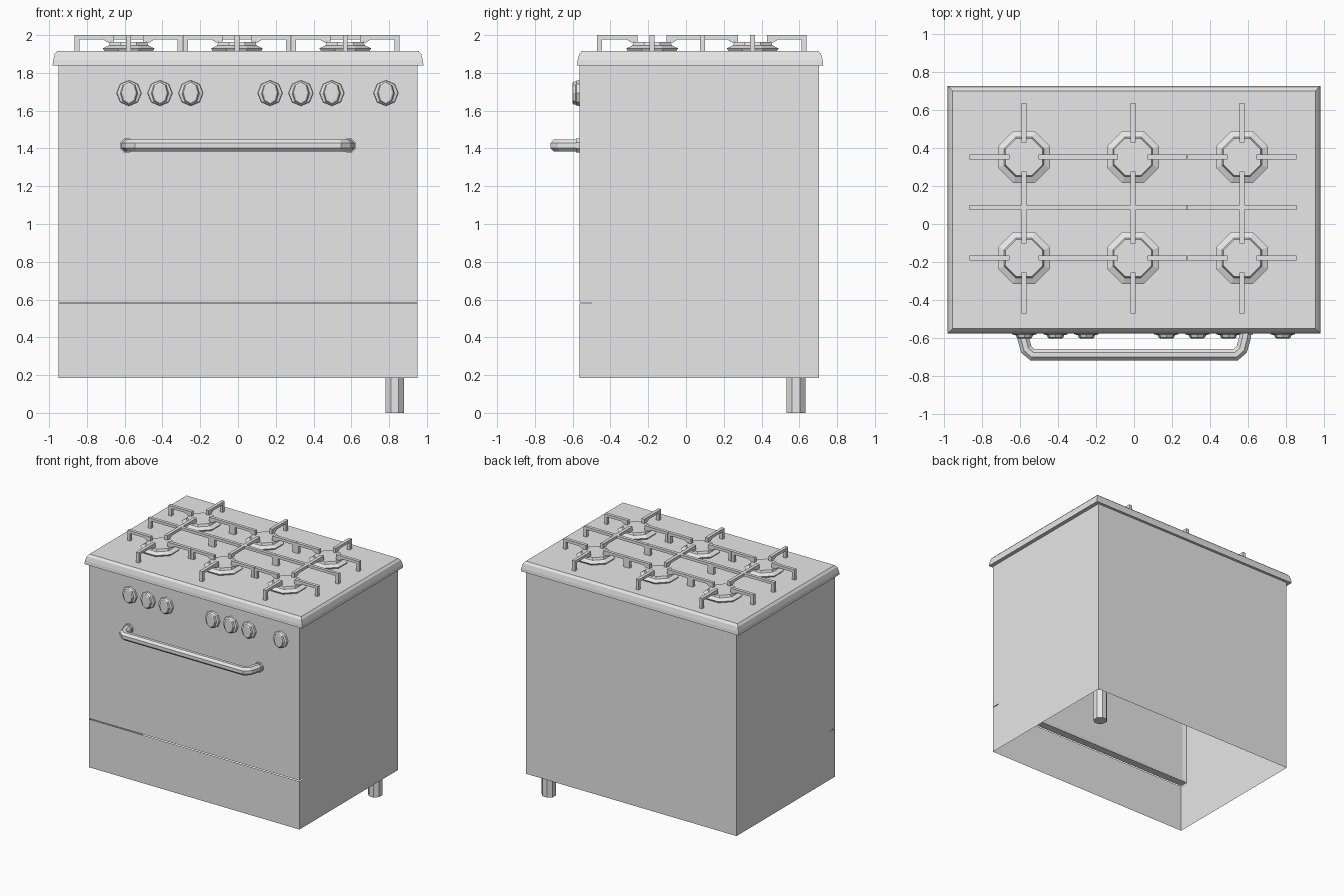
import bpy, bmesh, math
from mathutils import Vector, Matrix

cube = bpy.data.objects.get("Cube")
if cube:
    bpy.data.objects.remove(cube, do_unlink=True)

grey = bpy.data.materials.new("light grey")
grey.use_nodes = True
grey.diffuse_color = (0.8, 0.8, 0.8, 1)
grey.node_tree.nodes["Principled BSDF"].inputs["Base Color"].default_value = (0.8, 0.8, 0.8, 1)


def finish(name, bm, normals=True):
    if normals:
        bmesh.ops.recalc_face_normals(bm, faces=bm.faces[:])
    mesh = bpy.data.meshes.new(name)
    bm.to_mesh(mesh)
    bm.free()
    mesh.materials.append(grey)
    obj = bpy.data.objects.new(name, mesh)
    bpy.context.scene.collection.objects.link(obj)
    return obj


def add_box(bm, x0, x1, y0, y1, z0, z1):
    size = Matrix.Diagonal((x1 - x0, y1 - y0, z1 - z0, 1))
    place = Matrix.Translation(((x0 + x1) / 2, (y0 + y1) / 2, (z0 + z1) / 2))
    return bmesh.ops.create_cube(bm, size=1, matrix=place @ size)["verts"]


def add_loft(bm, rings, close_start=True):
    """Join rings of points with quads and cap the ends."""
    loops = [[bm.verts.new(p) for p in ring] for ring in rings]
    n = len(loops[0])
    for a, b in zip(loops, loops[1:]):
        for i in range(n):
            bm.faces.new((a[i], a[(i + 1) % n], b[(i + 1) % n], b[i]))
    bm.faces.new(loops[-1])
    if close_start:
        bm.faces.new(loops[0][::-1])


def octagon(rx, ry, turn=0.0):
    angles = [math.radians(45 * i + turn) for i in range(8)]
    return [(rx * math.cos(a), ry * math.sin(a)) for a in angles]


def add_plate(bm, start, direction, profile, width):
    """Extrude a (distance, height) profile sideways into a thin bar."""
    d = Vector((*direction, 0))
    side = Vector((-d.y, d.x, 0)) * width / 2
    base = [Vector((*start, 0)) + d * u + Vector((0, 0, z)) for u, z in profile]
    add_loft(bm, [[p - side for p in base], [p + side for p in base]])


# Body: hollow shell, open underneath, with the drawer front below the door
W, FRONT, BACK, DOOR_BACK = 0.95, -0.565, 0.705, -0.5
LOW, GAP, TOP = 0.185, 0.578, 1.84
bm = bmesh.new()


def wall(a, b, z0, z1):
    bm.faces.new([bm.verts.new((*p, z)) for p, z in ((a, z0), (b, z0), (b, z1), (a, z1))])


wall((-W, FRONT), (W, FRONT), LOW, GAP)
wall((W, FRONT), (W, DOOR_BACK), LOW, GAP)
wall((W, DOOR_BACK), (W, BACK), LOW, TOP)
wall((W, BACK), (-W, BACK), LOW, TOP)
wall((-W, BACK), (-W, DOOR_BACK), LOW, TOP)
wall((-W, DOOR_BACK), (-W, FRONT), LOW, GAP)
finish("body_shell", bm, normals=False)

# Door slab with a shallow recess on its inner face
bm = bmesh.new()
add_box(bm, -W, W, FRONT, DOOR_BACK, GAP + 0.006, TOP)
inner = max(bm.faces, key=lambda f: f.calc_center_median().y)
bmesh.ops.inset_region(bm, faces=[inner], thickness=0.05, depth=-0.008)
finish("oven_door", bm)

# Worktop with bevelled rim
bm = bmesh.new()
rings = []
for inset, z in ((0, 1.838), (0.003, 1.865), (0.012, 1.9), (0.027, 1.917)):
    x, y0, y1 = 0.982 - inset, -0.577 + inset, 0.727 - inset
    rings.append([(-x, y0, z), (x, y0, z), (x, y1, z), (-x, y1, z)])
add_loft(bm, rings)
finish("worktop", bm)

# Pan supports and burners
COLUMNS, ROWS = (-0.579, -0.006, 0.568), (-0.179, 0.353)
HALF, Y0, Y1, MID = 0.286, -0.47, 0.637, 0.087
BAR, REACH, HIGH, UNDER, FLOOR = 0.026, 0.077, 2.0, 1.978, 1.917


def finger(bm, start, direction, length, foot=True):
    profile = [(0, HIGH), (length, HIGH), (length, 1.962),
               (length - 0.035, 1.962), (length - 0.06, UNDER)]
    if foot:
        profile += [(BAR, UNDER), (BAR, FLOOR), (0, FLOOR)]
    else:
        profile += [(0, UNDER)]
    add_plate(bm, start, direction, profile, BAR)


for number, cx in enumerate(COLUMNS, 1):
    # Low frame with rounded corners
    bm = bmesh.new()
    corners = [bm.verts.new((cx + sx * HALF, y, 1.932))
               for sx, y in ((-1, Y0), (1, Y0), (1, Y1), (-1, Y1))]
    bm.faces.new(corners)
    bmesh.ops.bevel(bm, geom=corners, offset=0.03, segments=3, profile=0.5, affect='VERTICES')
    middle = bm.faces[:]
    bmesh.ops.inset_region(bm, faces=middle, thickness=BAR)
    bmesh.ops.delete(bm, geom=middle, context='FACES')
    out = bmesh.ops.extrude_face_region(bm, geom=bm.faces[:])
    lower = [v for v in out["geom"] if isinstance(v, bmesh.types.BMVert)]
    bmesh.ops.translate(bm, vec=(0, 0, FLOOR - 1.932), verts=lower)

    # Raised bars and fingers
    full = 2 * HALF
    add_plate(bm, (cx - HALF, MID), (1, 0),
              [(0, FLOOR), (0, HIGH), (full, HIGH), (full, FLOOR),
               (full - BAR, FLOOR), (full - BAR, UNDER), (BAR, UNDER), (BAR, FLOOR)], BAR)
    for y in ROWS:
        for s in (-1, 1):
            finger(bm, (cx + s * HALF, y), (-s, 0), HALF - REACH)
    finger(bm, (cx, Y0), (0, 1), ROWS[0] - REACH - Y0)
    finger(bm, (cx, Y1), (0, -1), Y1 - ROWS[1] - REACH)
    finger(bm, (cx, MID), (0, 1), ROWS[1] - REACH - MID, foot=False)
    finger(bm, (cx, MID), (0, -1), MID - ROWS[0] - REACH, foot=False)
    finish(f"pan_support_{number}", bm)

    for place, cy in zip(("front", "back"), ROWS):
        bm = bmesh.new()
        add_loft(bm, [[(cx + x, cy + y, z) for x, y in octagon(r, r, 22.5)]
                      for r, z in ((0.14, FLOOR), (0.148, 1.93), (0.113, 1.945), (0.106, 1.963))])
        finish(f"{place}_burner_{number}", bm)

# Control knobs: octagonal base with an elongated grip
for number, kx in enumerate((-0.577, -0.413, -0.25, 0.17, 0.333, 0.497, 0.783), 1):
    bm = bmesh.new()
    add_loft(bm, [[(kx + x, y, 1.693 + z) for x, z in octagon(rx, rz)]
                  for rx, rz, y in ((0.066, 0.068, FRONT), (0.064, 0.066, -0.58),
                                    (0.046, 0.062, -0.585), (0.04, 0.058, -0.598),
                                    (0.032, 0.05, -0.602))])
    finish(f"knob_{number}", bm)

# Door handle: octagonal tube swept around two bends, with end pads
half_path = [(0.588, FRONT), (0.583, -0.6), (0.567, -0.66), (0.535, -0.688)]
path = [Vector((-x, y, 1.415)) for x, y in half_path]
path += [Vector((x, y, 1.415)) for x, y in reversed(half_path)]
bm = bmesh.new()
rings = []
for i, p in enumerate(path):
    before = (p - path[max(i - 1, 0)]).normalized()
    after = (path[min(i + 1, len(path) - 1)] - p).normalized()
    along = (before + after).normalized()
    side = Vector((along.y, -along.x, 0))
    rings.append([p + side * a + Vector((0, 0, b)) for a, b in octagon(0.034, 0.034, 22.5)])
add_loft(bm, rings)
for s in (-1, 1):
    add_loft(bm, [[(s * 0.588 + x, y, 1.415 + z) for x, z in octagon(0.04, 0.04, 22.5)]
                  for y in (FRONT, -0.582)])
finish("door_handle", bm)

# Single rear leg
bm = bmesh.new()
add_loft(bm, [[(0.83 + x, 0.583 + y, z) for x, y in octagon(0.054, 0.054, 22.5)]
              for z in (0, 0.25)])
finish("rear_left_leg", bm)
